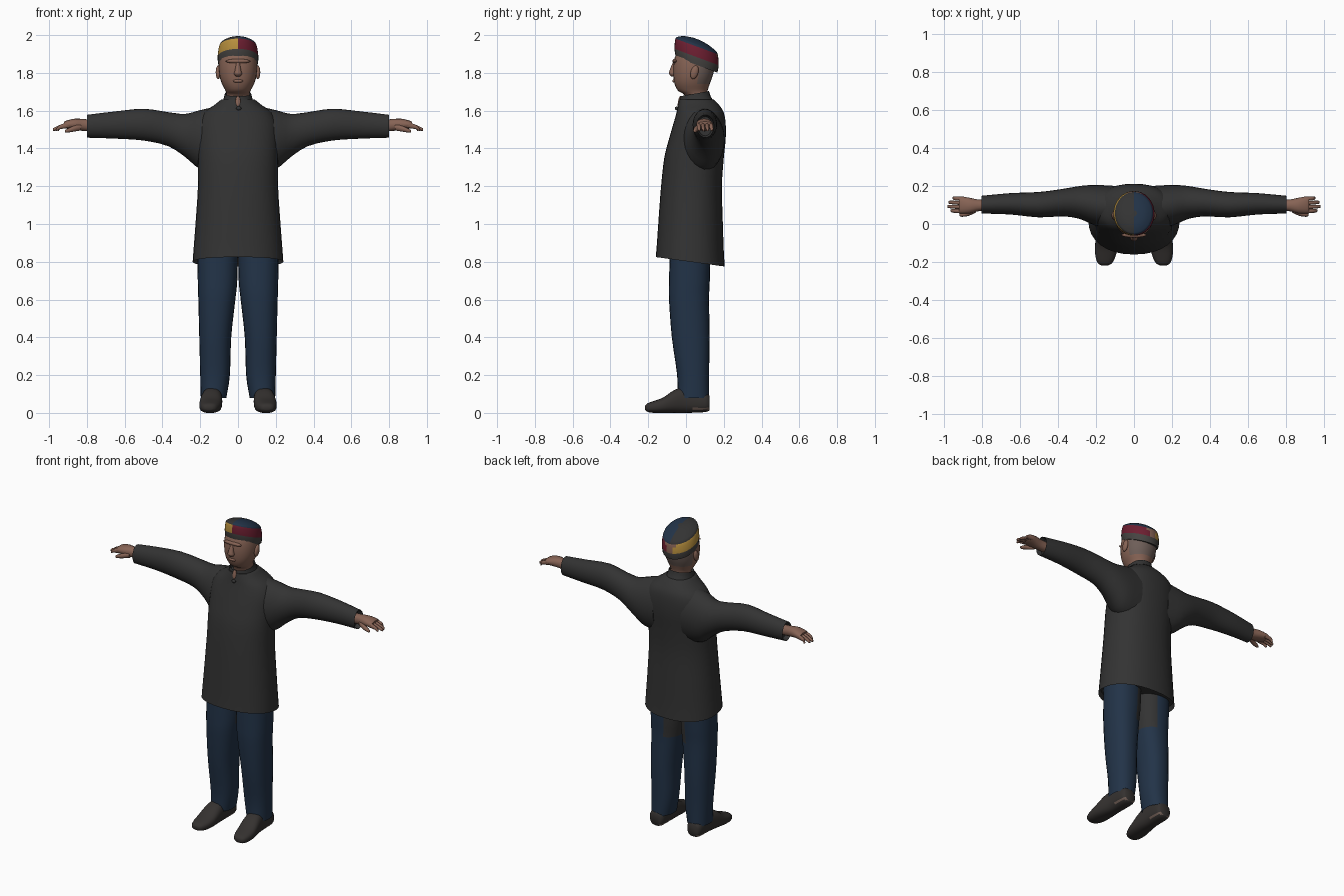
import bpy, bmesh, math
from mathutils import Vector

cube = bpy.data.objects.get("Cube")
if cube:
    bpy.data.objects.remove(cube, do_unlink=True)


def material(name, r, g, b):
    m = bpy.data.materials.new(name)
    m.use_nodes = True
    m.diffuse_color = (r, g, b, 1)
    bsdf = next(n for n in m.node_tree.nodes if n.type == 'BSDF_PRINCIPLED')
    bsdf.inputs["Base Color"].default_value = (r, g, b, 1)
    bsdf.inputs["Roughness"].default_value = 0.9
    return m


CHARCOAL = material("charcoal cloth", .033, .033, .033)
NAVY = material("navy cloth", .016, .033, .064)
SKIN = material("skin", .24, .125, .09)
HAIR = material("cropped grey hair", .16, .115, .1)
RED = material("hat red", .15, .013, .03)
GOLD = material("hat gold", .5, .29, .05)
GREY = material("hat grey", .06, .056, .053)
SHOE = material("shoe brown black", .035, .031, .029)
SOLE = material("sole edge", .16, .11, .09)


def finish(name, bm, mats, rule=None, angle=50):
    """Turn a bmesh into a smooth shaded object, colouring faces by rule(centre, normal)."""
    if rule:
        for f in bm.faces:
            f.material_index = mats.index(rule(f.calc_center_median(), f.normal))
    mesh = bpy.data.meshes.new(name)
    bm.to_mesh(mesh)
    bm.free()
    for m in mats:
        mesh.materials.append(m)
    ob = bpy.data.objects.new(name, mesh)
    bpy.context.collection.objects.link(ob)
    bpy.ops.object.select_all(action='DESELECT')
    ob.select_set(True)
    bpy.context.view_layer.objects.active = ob
    bpy.ops.object.shade_smooth_by_angle(angle=math.radians(angle))
    return ob


def smooth_rings(rings, steps):
    """Catmull-Rom interpolation between the given sections."""
    out = []
    for i in range(len(rings) - 1):
        a, b, c, d = (rings[max(0, min(len(rings) - 1, i + k))] for k in (-1, 0, 1, 2))
        for s in range(steps):
            t = s / steps
            out.append([q + t / 2 * (r - p + t * (2*p - 5*q + 4*r - w + t * (3*(q - r) + w - p)))
                        for p, q, r, w in zip(a, b, c, d)])
    return out + [list(rings[-1])]


def loft(name, axis, rings, mats, rule=None, side=1, n=24, power=.9, steps=3, recess=None):
    """Skin rounded sections: (position, u min, u max, v min, v max, slope)."""
    bm = bmesh.new()
    loops = []
    for ring in smooth_rings([tuple(r) + (0,) * (6 - len(r)) for r in rings], steps):
        pos, u0, u1, v0, v1, slope = ring
        loop = []
        for k in range(n):
            a = math.tau * k / n
            c, s = (math.copysign(abs(f) ** power, f) if abs(f) > 1e-6 else 0
                    for f in (math.cos(a), math.sin(a)))
            u, v = (u0 + u1 + (u1 - u0) * c) / 2, (v0 + v1 + (v1 - v0) * s) / 2
            t = pos - slope * (v1 - v0) * s / 2
            x, y, z = {'x': (t, u, v), 'y': (u, t, v), 'z': (u, v, t)}[axis]
            loop.append(bm.verts.new((x * side, y, z)))
        loops.append(loop)
    for p, q in zip(loops, loops[1:]):
        for k in range(n):
            bm.faces.new((p[k], p[k - 1], q[k - 1], q[k]))
    caps = [bm.faces.new(loops[0]), bm.faces.new(loops[-1])]
    bmesh.ops.recalc_face_normals(bm, faces=bm.faces)
    if recess is not None:
        bmesh.ops.inset_individual(bm, faces=[caps[recess]], thickness=.01, depth=-.03)
    bm.normal_update()
    return finish(name, bm, mats, rule)


def ball(name, centre, radii, mat, tilt=0):
    bm = bmesh.new()
    bmesh.ops.create_uvsphere(bm, u_segments=16, v_segments=10, radius=1)
    for v in bm.verts:
        p = Vector((v.co.x * radii[0], v.co.y * radii[1], v.co.z * radii[2]))
        v.co = p + Vector(centre) + Vector((0, tilt * p.z, 0))
    return finish(name, bm, [mat])


def sym(z, w, y0, y1, slope=0):
    return (z, -w, w, y0, y1, slope)


# Jacket body with a tilted hem and sloping shoulders
loft("jacket_body", 'z', [
    sym(.80, .24, -.16, .205, .137), sym(.87, .235, -.155, .2, .08), sym(1, .225, -.147, .195),
    sym(1.2, .212, -.132, .19), sym(1.35, .212, -.115, .2), sym(1.45, .215, -.09, .21),
    sym(1.53, .21, -.067, .21), sym(1.59, .18, -.05, .2), sym(1.63, .125, -.042, .175),
    sym(1.66, .088, -.036, .145)], [CHARCOAL], n=32, recess=0)

# Stand collar, its open notch and the knot button
loft("collar", 'z', [sym(1.63, .09, -.042, .15, -.12), sym(1.665, .076, -.034, .13, -.16),
                     sym(1.69, .07, -.03, .122, -.18)], [CHARCOAL], recess=1)
ball("collar_notch", (0, -.036, 1.65), (.013, .006, .028), SKIN, .2)
ball("knot_button", (.004, -.05, 1.612), (.014, .009, .01), CHARCOAL)

# Head and neck, with cropped hair over the back
loft("head", 'z', [
    sym(1.62, .058, 0, .11), sym(1.68, .06, -.005, .112), sym(1.705, .066, -.042, .114),
    sym(1.74, .084, -.06, .125), sym(1.78, .097, -.067, .14), sym(1.83, .102, -.068, .152),
    sym(1.88, .098, -.06, .155), sym(1.92, .085, -.04, .14)], [SKIN, HAIR],
    lambda c, n: HAIR if c.y > .06 and c.z > 1.735 else SKIN, power=.95)
loft("nose", 'z', [sym(1.782, .012, -.078, -.05), sym(1.795, .021, -.09, -.05),
                   sym(1.815, .016, -.086, -.05), sym(1.855, .009, -.07, -.05)], [SKIN], n=12)
ball("lips", (0, -.062, 1.757), (.027, .01, .009), SKIN)
ball("brow", (0, -.058, 1.862), (.066, .014, .012), SKIN)

# Round hat tilted backwards: grey rim, two-colour band, two-colour crown
TILT, HAT_Y = .37, .056


def hat_colour(c, n):
    h = c.z + TILT * (c.y - HAT_Y)
    if h < 1.884:
        return GREY
    if h < 1.94:
        if c.y > .14 and abs(c.x) < .03:
            return SKIN
        return RED if c.x > 0 else GOLD
    return NAVY if c.x > 0 else CHARCOAL


loft("hat", 'z', [sym(z, w, HAT_Y - d, HAT_Y + d, TILT) for z, w, d in (
    (1.842, .104, .11), (1.884, .108, .117), (1.94, .1, .112), (1.957, .085, .095),
    (1.972, .055, .06), (1.98, .015, .016))],
    [GREY, RED, GOLD, NAVY, CHARCOAL, SKIN], hat_colour, n=32, power=1)

for side, word in ((1, "left"), (-1, "right")):
    ball(word + "_ear", (side * .105, .045, 1.803), (.013, .021, .036), SKIN, .2)

    # Sleeve, broad at the armpit and open at the cuff
    loft(word + "_sleeve", 'x', [
        (.1, -.03, .2, 1.27, 1.625), (.2, -.01, .205, 1.29, 1.603), (.28, .025, .2, 1.355, 1.583),
        (.37, .04, .185, 1.412, 1.592), (.5, .035, .168, 1.442, 1.61),
        (.65, .05, .162, 1.452, 1.596), (.8, .055, .148, 1.457, 1.578)],
        [CHARCOAL], side=side, recess=1, power=1)

    # Hand with four fingers and a thumb
    loft(word + "_palm", 'x', [
        (.74, .07, .13, 1.49, 1.55), (.81, .068, .128, 1.492, 1.555), (.86, .056, .137, 1.498, 1.558),
        (.9, .054, .144, 1.503, 1.55), (.92, .058, .142, 1.508, 1.542)],
        [SKIN], side=side, n=16)
    for i, tip in enumerate((.963, .98, .975, .953)):
        y = .066 + .022 * i
        loft(word + "_finger", 'x', [
            (.895, y - .011, y + .011, 1.508, 1.542), (.94, y - .008, y + .012, 1.502, 1.526),
            (tip - .005, y - .004, y + .012, 1.492, 1.51), (tip, y, y + .008, 1.494, 1.502)],
            [SKIN], side=side, n=10, power=1)
    loft(word + "_thumb", 'x', [
        (.83, .06, .09, 1.495, 1.53), (.87, .042, .07, 1.488, 1.52),
        (.905, .038, .06, 1.483, 1.504), (.916, .044, .054, 1.486, 1.496)],
        [SKIN], side=side, n=10, power=1)

    # Trouser leg with a darker inner thigh
    loft(word + "_trouser_leg", 'z', [
        (.08, .062, .197, -.045, .122), (.2, .043, .2, -.047, .122), (.4, .036, .205, -.075, .125),
        (.6, .014, .21, -.09, .122), (.7, .004, .213, -.09, .126), (.86, 0, .215, -.085, .13)],
        [NAVY, CHARCOAL],
        lambda c, n: CHARCOAL if c.z > .6 and abs(c.x) < .07 and c.y > 0 else NAVY,
        side=side, recess=0, power=.88)

    # Shoe with a pale welt around the heel
    loft(word + "_shoe", 'y', [
        (-.217, .135, .172, .016, .036), (-.205, .115, .19, .006, .05), (-.17, .097, .202, 0, .063),
        (-.12, .086, .205, 0, .082), (-.06, .083, .198, 0, .122), (0, .085, .188, 0, .135),
        (.1, .085, .185, .004, .11), (.125, .1, .17, .015, .09)], [SHOE, SOLE],
        lambda c, n: SOLE if c.y > .02 and c.z < .03 and n.z > -.7 else SHOE,
        side=side, power=.8)
